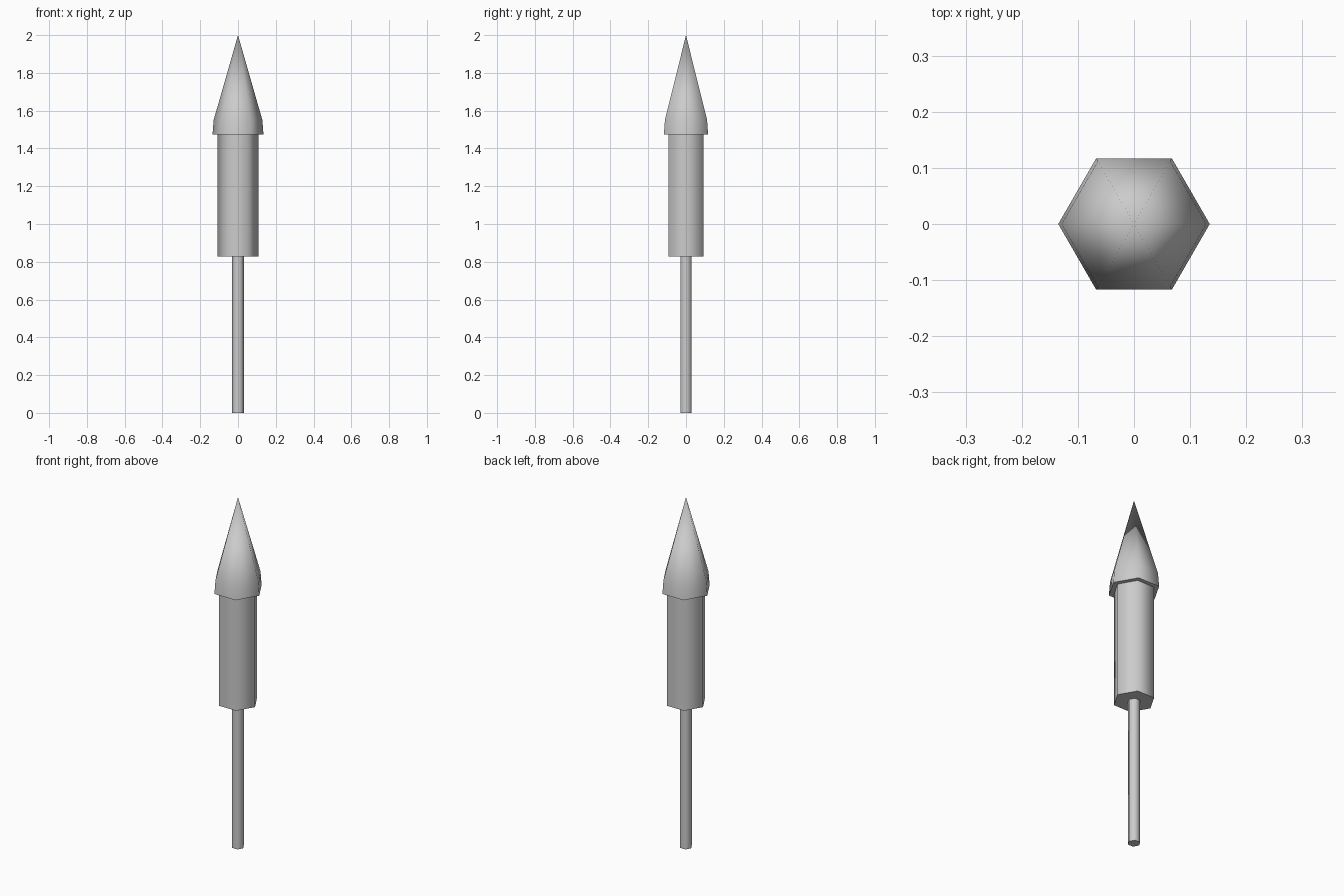
import bpy, bmesh
from math import cos, sin, pi, radians

if "Cube" in bpy.data.objects:
    bpy.data.objects.remove(bpy.data.objects["Cube"])

SIDES = 6


def lathe(name, profile):
    """Six-sided solid from (radius, z) rings, listed bottom to top; radius 0 is a tip."""
    bm = bmesh.new()
    rings = []
    for r, z in profile:
        n = SIDES if r > 0 else 1
        rings.append([bm.verts.new((r * cos(2 * pi * i / SIDES), r * sin(2 * pi * i / SIDES), z))
                      for i in range(n)])
    bm.faces.new(rings[0][::-1])
    for a, b in zip(rings, rings[1:]):
        for i in range(SIDES):
            j = (i + 1) % SIDES
            if len(b) == 1:
                bm.faces.new((a[i], a[j], b[0]))
            else:
                bm.faces.new((a[i], a[j], b[j], b[i]))
    if len(rings[-1]) > 1:
        bm.faces.new(rings[-1])
    bmesh.ops.recalc_face_normals(bm, faces=bm.faces)
    mesh = bpy.data.meshes.new(name)
    bm.to_mesh(mesh)
    bm.free()
    obj = bpy.data.objects.new(name, mesh)
    bpy.context.collection.objects.link(obj)
    # Smooth round the sides, sharp at the end caps
    bpy.ops.object.select_all(action='DESELECT')
    obj.select_set(True)
    bpy.context.view_layer.objects.active = obj
    bpy.ops.object.shade_smooth_by_angle(angle=radians(65))
    return obj


# Guide stick
lathe("stick", [(0.033, 0), (0.033, 0.83)])
# Powder tube
lathe("tube", [(0.108, 0.828), (0.108, 1.475)])
# Nose cone with a short flared collar
lathe("nose_cone", [(0.135, 1.473), (0.129, 1.55), (0, 2.0)])
